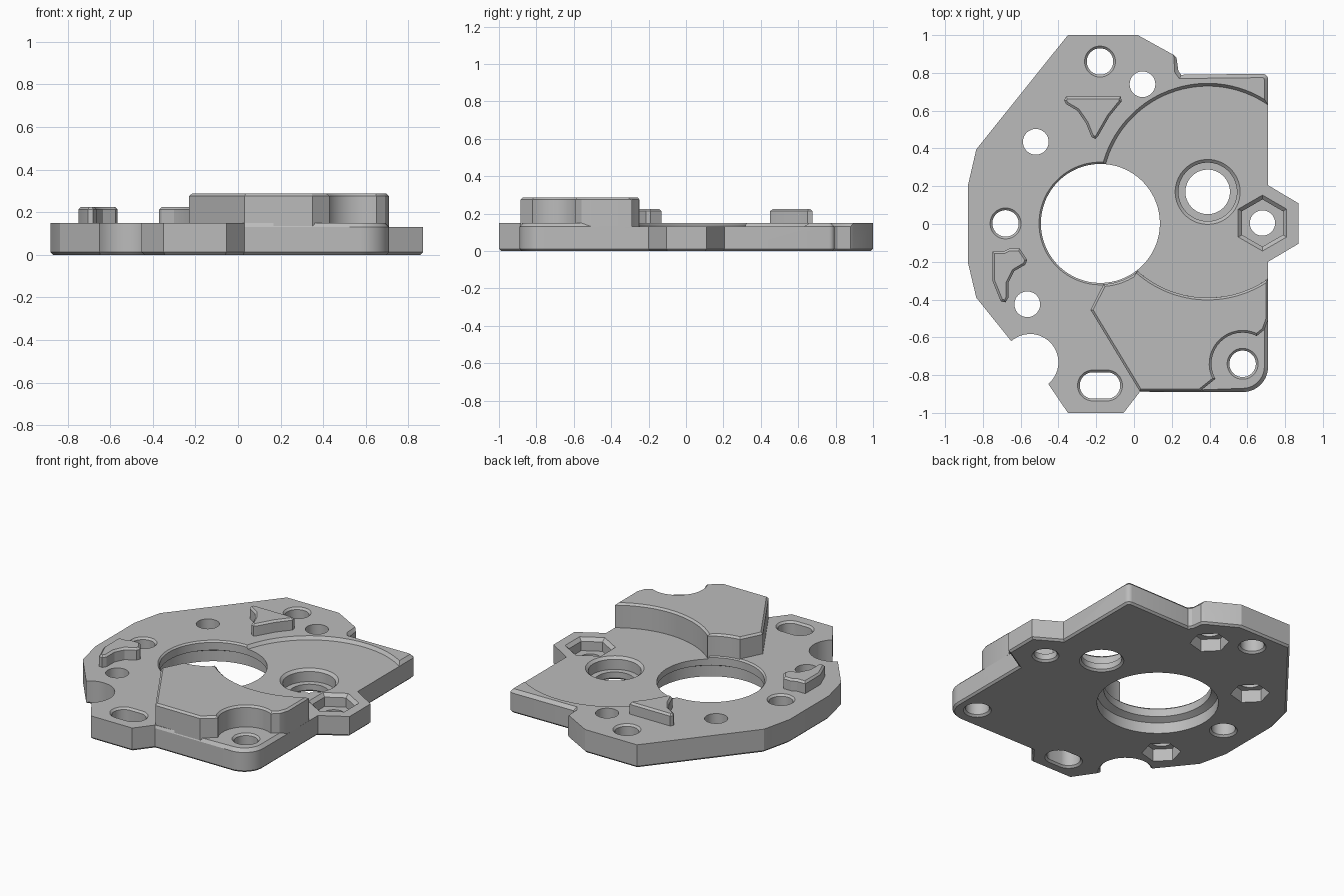
import bpy, bmesh
from math import sin, cos, pi, radians

cube = bpy.data.objects.get("Cube")
if cube:
    bpy.data.objects.remove(cube, do_unlink=True)

grey = bpy.data.materials.new("plain_grey")
grey.use_nodes = True
grey.diffuse_color = (0.5, 0.5, 0.5, 1)
grey.node_tree.nodes["Principled BSDF"].inputs["Base Color"].default_value = (0.5, 0.5, 0.5, 1)

PLATE, POCKET, BLOCK, PAD = 0.15, 0.13, 0.287, 0.225
BORE = (-0.178, 0.003)
BEARING = (0.39, 0.17)
CORNER = (0.575, -0.74)


def arc(centre, r, start, end, n=16):
    """Points along an arc, angles in degrees."""
    angles = [radians(start + (end - start) * i / n) for i in range(n + 1)]
    return [(centre[0] + r * cos(a), centre[1] + r * sin(a)) for a in angles]


def ring(centre, r, n=48, half=0, turn=0):
    """Closed polygon; half stretches it along x into a slot."""
    pts = []
    for i in range(n):
        a = 2 * pi * (i + 0.5) / n + turn
        shift = half if cos(a) > 0 else -half
        pts.append((centre[0] + r * cos(a) + shift, centre[1] + r * sin(a)))
    return pts


def loft(name, layers):
    """Solid through a stack of (outline, height) layers."""
    bm = bmesh.new()
    loops = [[bm.verts.new((x, y, z)) for x, y in pts] for pts, z in layers]
    for low, high in zip(loops, loops[1:]):
        for i in range(len(low)):
            j = (i + 1) % len(low)
            bm.faces.new((low[i], low[j], high[j], high[i]))
    bm.faces.new(loops[0][::-1])
    bm.faces.new(loops[-1])
    bmesh.ops.recalc_face_normals(bm, faces=bm.faces)
    mesh = bpy.data.meshes.new(name)
    bm.to_mesh(mesh)
    bm.free()
    ob = bpy.data.objects.new(name, mesh)
    bpy.context.collection.objects.link(ob)
    mesh.materials.append(grey)
    return ob


def chamfer(ob, width, rule):
    """Chamfer the level edges whose midpoint satisfies the rule."""
    bm = bmesh.new()
    bm.from_mesh(ob.data)
    edges = []
    for e in bm.edges:
        a, b = e.verts[0].co, e.verts[1].co
        if abs(a.z - b.z) < 1e-5 and rule((a + b) / 2):
            edges.append(e)
    bmesh.ops.bevel(bm, geom=edges, offset=width, segments=1, affect='EDGES', clamp_overlap=False)
    bm.to_mesh(ob.data)
    bm.free()


def cut(target, layers):
    """Subtract a lofted solid from the target."""
    tool = loft("cutter", layers)
    tool.hide_render = True
    mod = target.modifiers.new("cut", 'BOOLEAN')
    mod.operation, mod.solver, mod.object = 'DIFFERENCE', 'EXACT', tool
    bpy.context.view_layer.objects.active = target
    bpy.ops.object.modifier_apply(modifier=mod.name)
    bpy.data.objects.remove(tool, do_unlink=True)


def bored(centre, r, top=PLATE, half=0, c=0.012):
    """Through hole chamfered at both ends."""
    steps = [(r + c, -0.1), (r + c, 0), (r, c), (r, top - c), (r + c, top), (r + c, 0.4)]
    return [(ring(centre, s, half=half), z) for s, z in steps]


# Base plate outline, counter-clockwise from the front edge
outline = [(-0.35, -1), (-0.055, -1), (0.03, -0.89)]
outline += arc((0.575, -0.755), 0.135, -90, 0)
outline += [(0.71, -0.2), (0.87, -0.105), (0.87, 0.11), (0.71, 0.205)]
outline += arc((0.68, 0.765), 0.03, 0, 90, 4)
outline += [(0.25, 0.79), (0.235, 0.81), (0.225, 0.88), (0.21, 0.895), (0.02, 1), (-0.35, 1)]
outline += [(-0.835, 0.395), (-0.88, 0.2), (-0.88, -0.2), (-0.835, -0.39), (-0.65, -0.62)]
outline += arc((-0.55, -0.732), 0.15, 125, -50)
plate = loft("base_plate", [(outline, 0), (outline, PLATE)])
chamfer(plate, 0.012, lambda p: p.z < 0.01)
chamfer(plate, 0.02, lambda p: p.z > PLATE - 0.001 and p.x > 0.225)

# Shallow round pocket
cut(plate, [(ring(BEARING, 0.56, 96), POCKET), (ring(BEARING, 0.575, 96), PLATE),
            (ring(BEARING, 0.575, 96), 0.4)])

# Main bore, wider underneath
cut(plate, [(ring(BORE, r, 80), z) for r, z in
            [(0.355, -0.1), (0.355, 0.07), (0.315, 0.09), (0.315, 0.14), (0.325, PLATE), (0.325, 0.4)]])

# Bearing seat with a through hole
cut(plate, [(ring(BEARING, r), z) for r, z in
            [(0.13, -0.1), (0.13, 0), (0.118, 0.012), (0.118, 0.05), (0.155, 0.05),
             (0.155, 0.115), (0.172, POCKET), (0.172, 0.4)]])

# Hexagonal nut seat in the side boss
NUT = (0.68, 0.005)
cut(plate, [(ring(NUT, r, 6), z) for r, z in
            [(0.125, 0.05), (0.125, 0.11), (0.148, POCKET), (0.148, 0.4)]])
cut(plate, bored(NUT, 0.067, 0.3))

# Chamfered screw holes and the slot
for spot in [(-0.18, 0.86), (-0.68, 0.003), CORNER]:
    cut(plate, bored(spot, 0.07))
cut(plate, bored((-0.18, -0.855), 0.07, half=0.037))

# Plain holes with hexagonal recesses underneath
for spot in [(0.045, 0.74), (-0.52, 0.435), (-0.565, -0.425)]:
    cut(plate, [(ring(spot, 0.068), -0.1), (ring(spot, 0.068), 0.4)])
    cut(plate, [(ring(spot, 0.115, 6, turn=radians(-15)), -0.1),
                (ring(spot, 0.115, 6, turn=radians(-15)), 0.08)])

# Raised block with concave back wall and corner clearance
shape = [(-0.23, -0.455), (0.03, -0.885), (0.35, -0.885)]
shape += arc(CORNER, 0.165, 209, 63)
shape += [(0.69, -0.56), (0.71, -0.505)]
shape += arc(BEARING, 0.56, -55.2, -131, 28)
shape += arc(BORE, 0.322, -51.5, -87, 12)
block = loft("raised_block", [(shape, 0.1), (shape, BLOCK)])
chamfer(block, 0.012, lambda p: p.z > BLOCK - 0.001)
parts = [plate, block]

# Two small locating pads
pads = {
    "back_pad": [(-0.36, 0.675), (-0.37, 0.655), (-0.36, 0.635), (-0.30, 0.6), (-0.255, 0.535),
                 (-0.225, 0.46), (-0.205, 0.45), (-0.19, 0.465), (-0.13, 0.57), (-0.065, 0.65),
                 (-0.07, 0.675)],
    "side_pad": [(-0.75, -0.145), (-0.69, -0.145), (-0.66, -0.13), (-0.605, -0.13), (-0.565, -0.19),
                 (-0.575, -0.215), (-0.635, -0.25), (-0.665, -0.31), (-0.665, -0.39), (-0.68, -0.415),
                 (-0.705, -0.41), (-0.75, -0.3)],
}
for name, pts in pads.items():
    pad = loft(name, [(pts, PLATE - 0.02), (pts, PAD)])
    chamfer(pad, 0.012, lambda p: p.z > PAD - 0.001)
    parts.append(pad)

# Smooth the curved walls, keep the creases
bpy.context.view_layer.update()
for part in parts:
    part.select_set(True)
bpy.context.view_layer.objects.active = plate
bpy.ops.object.shade_smooth_by_angle(angle=radians(25))
